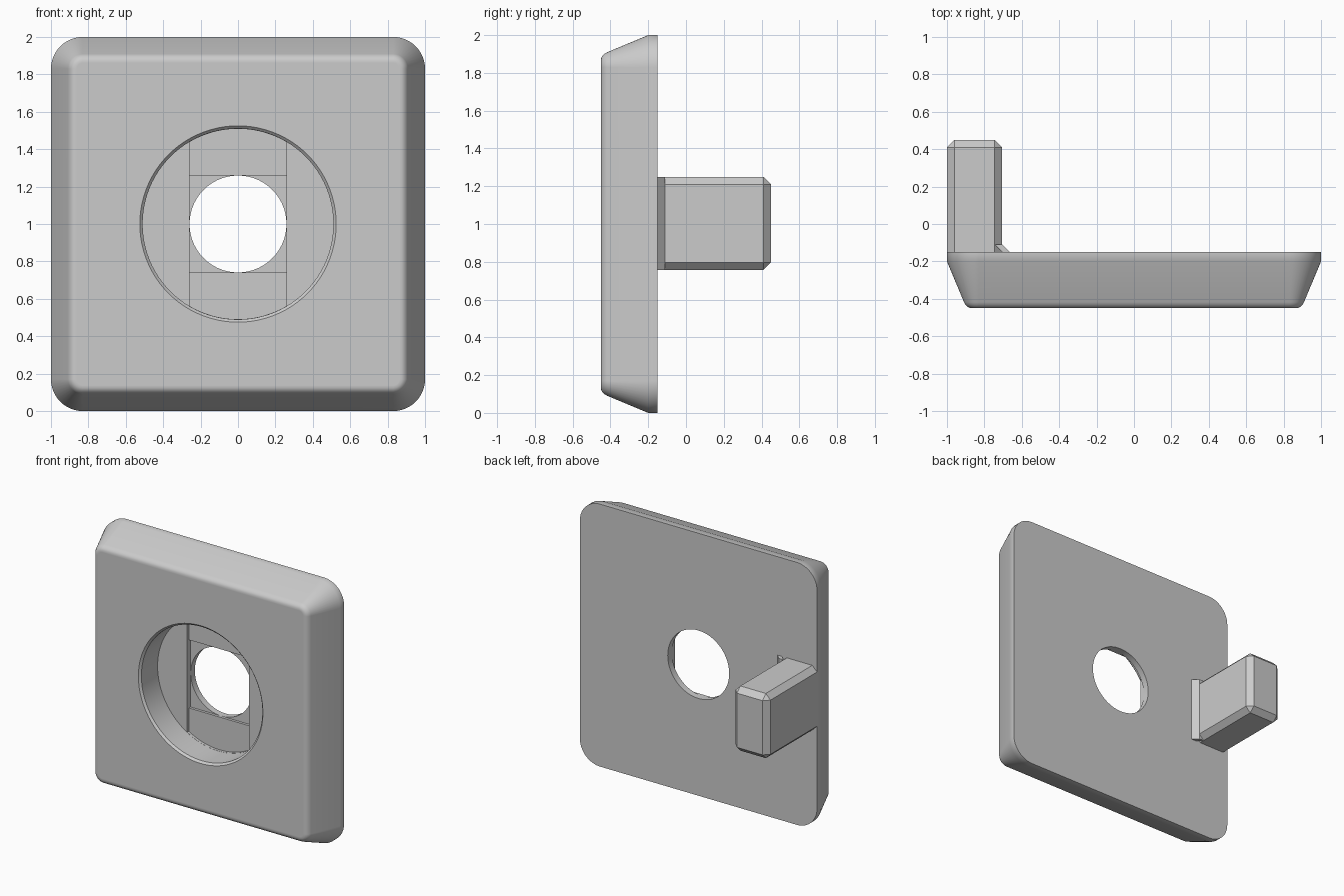
import bpy, bmesh
from math import cos, sin, pi, acos, radians

cube = bpy.data.objects.get("Cube")
if cube:
    bpy.data.objects.remove(cube, do_unlink=True)

grey = bpy.data.materials.new("plain grey")
grey.use_nodes = True
grey.diffuse_color = (0.6, 0.6, 0.6, 1)
grey.node_tree.nodes["Principled BSDF"].inputs["Base Color"].default_value = (0.6, 0.6, 0.6, 1)

MID = 1.0                 # height of the plate centre
FRONT, BACK = -0.45, -0.15


def finish(name, bm):
    bmesh.ops.recalc_face_normals(bm, faces=bm.faces)
    mesh = bpy.data.meshes.new(name)
    bm.to_mesh(mesh)
    bm.free()
    mesh.materials.append(grey)
    obj = bpy.data.objects.new(name, mesh)
    bpy.context.collection.objects.link(obj)
    return obj


def loft(name, sections):
    """Skin (y, outline) sections along y; outlines are lists of (x, z)."""
    bm = bmesh.new()
    rings = [[bm.verts.new((x, y, z + MID)) for x, z in pts] for y, pts in sections]
    for a, b in zip(rings, rings[1:]):
        for i in range(len(a)):
            j = (i + 1) % len(a)
            bm.faces.new((a[i], a[j], b[j], b[i]))
    bm.faces.new(rings[0])
    bm.faces.new(rings[-1])
    return finish(name, bm)


def arc(r, start, end, steps, cx=0, cz=0):
    return [(cx + r * cos(start + (end - start) * i / steps),
             cz + r * sin(start + (end - start) * i / steps)) for i in range(steps + 1)]


def circle(r):
    return arc(r, 0, 2 * pi, 96)[:-1]


def rounded_square(half, centre=0.83):
    pts = []
    for k, (sx, sz) in enumerate([(1, 1), (-1, 1), (-1, -1), (1, -1)]):
        pts += arc(half - centre, k * pi / 2, (k + 1) * pi / 2, 12, sx * centre, sz * centre)
    return pts


def slot(r, half):
    a = acos(half / r)
    return arc(r, a, pi - a, 24) + arc(r, pi + a, 2 * pi - a, 24)


def square(h):
    return [(h, h), (-h, h), (-h, -h), (h, -h)]


# Plate with sloping sides and a softly rounded front rim
profile = [(BACK, 1), (-0.2, 1), (-0.418, 0.909), (-0.432, 0.901),
           (-0.443, 0.89), (-0.449, 0.877), (FRONT, 0.862)]
plate = loft("plate", [(y, rounded_square(h)) for y, h in profile])

# Stepped bore: wide recess, slot, square, through hole
cutters = [
    loft("recess_cutter", [(FRONT - 0.015, circle(0.54)), (FRONT + 0.015, circle(0.51)),
                           (FRONT + 0.21, circle(0.51))]),
    loft("slot_cutter", [(FRONT + 0.1, slot(0.509, 0.26)), (FRONT + 0.23, slot(0.509, 0.26))]),
    loft("square_cutter", [(FRONT + 0.1, square(0.2595)), (FRONT + 0.25, square(0.2595))]),
    loft("hole_cutter", [(FRONT + 0.1, circle(0.259)), (BACK + 0.1, circle(0.259))]),
]
bpy.context.view_layer.objects.active = plate
for cutter in cutters:
    cutter.hide_render = True
    mod = plate.modifiers.new("bore", 'BOOLEAN')
    mod.operation = 'DIFFERENCE'
    mod.solver = 'EXACT'
    mod.object = cutter
    bpy.ops.object.modifier_apply(modifier=mod.name)
    bpy.data.objects.remove(cutter, do_unlink=True)

bpy.ops.object.select_all(action='DESELECT')
plate.select_set(True)
bpy.ops.object.shade_smooth_by_angle(angle=radians(30))
weighted = plate.modifiers.new("weighted normals", 'WEIGHTED_NORMAL')
weighted.keep_sharp = True

# Rear post with chamfered edges, left square where it meets the plate
X0, X1, Y1, Z0, Z1, CH = -1, -0.705, 0.45, 0.757, 1.25, 0.04
bm = bmesh.new()
bmesh.ops.create_cube(bm, size=1)
for v in bm.verts:
    v.co = (X1 if v.co.x > 0 else X0, Y1 if v.co.y > 0 else BACK, Z1 if v.co.z > 0 else Z0)
edges = [e for e in bm.edges if any(v.co.y > 0 for v in e.verts)]
bmesh.ops.bevel(bm, geom=edges, offset=CH, segments=1, affect='EDGES')
finish("rear_post", bm)

# Sloped foot bracing the inner side of the post
bm = bmesh.new()
foot = [(X1 - CH, BACK + CH), (X1, BACK + CH), (X1 + CH, BACK), (X1, BACK)]
low, high = [[bm.verts.new((x, y, z)) for x, y in foot] for z in (Z0, Z1)]
bm.faces.new(low)
bm.faces.new(high)
for i in range(4):
    j = (i + 1) % 4
    bm.faces.new((low[i], low[j], high[j], high[i]))
finish("post_foot", bm)
